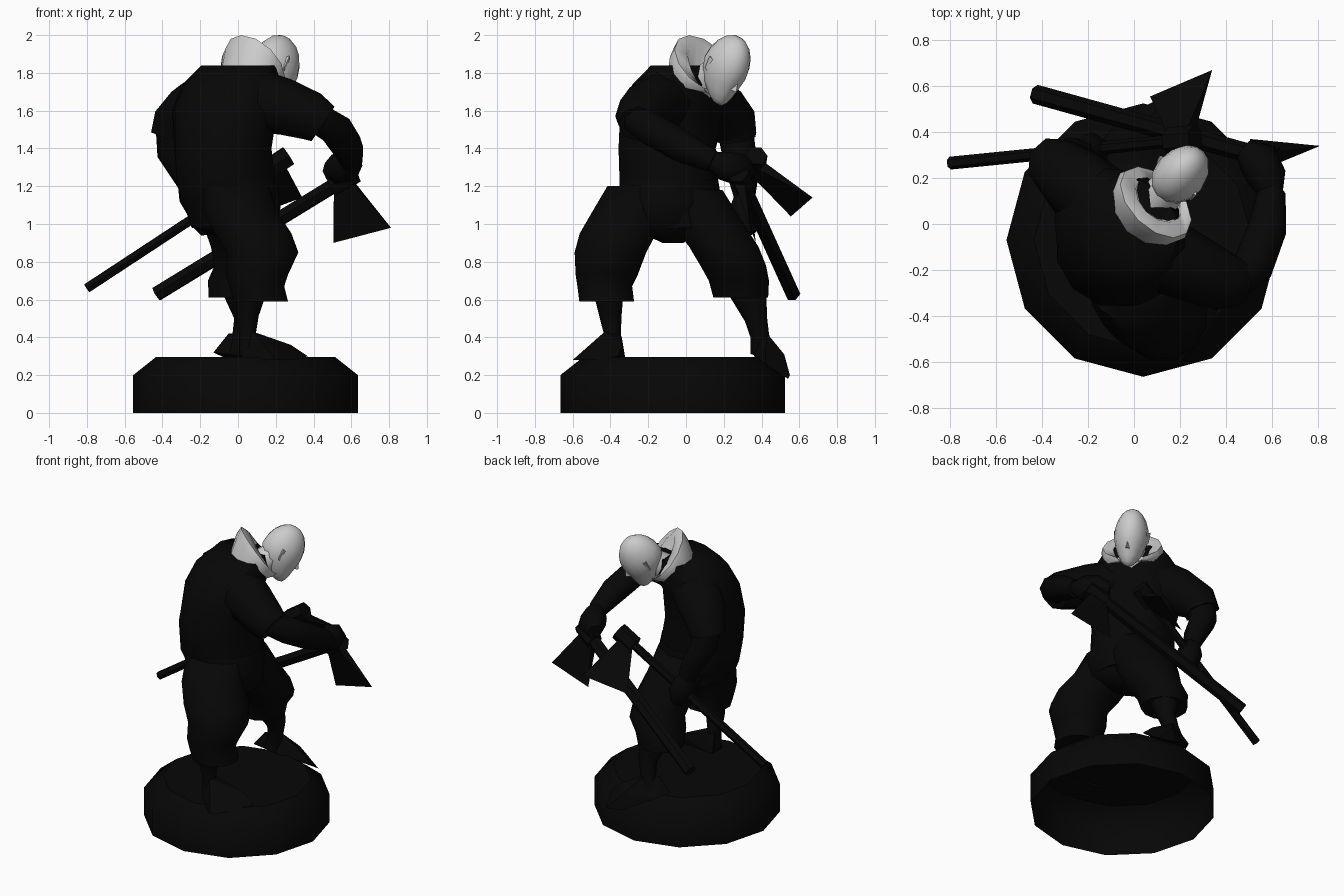
import bpy, bmesh, math
from mathutils import Vector, Matrix

if "Cube" in bpy.data.objects:
    bpy.data.objects.remove(bpy.data.objects["Cube"])

black = bpy.data.materials.new("black")
black.diffuse_color = (0.002, 0.002, 0.002, 1)
black.use_nodes = True
black.node_tree.nodes["Principled BSDF"].inputs["Base Color"].default_value = black.diffuse_color


def finish(name, bm, dark=True, smooth=False):
    bmesh.ops.recalc_face_normals(bm, faces=bm.faces)
    me = bpy.data.meshes.new(name)
    bm.to_mesh(me)
    bm.free()
    ob = bpy.data.objects.new(name, me)
    bpy.context.collection.objects.link(ob)
    if dark:
        me.materials.append(black)
    if smooth:
        bpy.ops.object.select_all(action='DESELECT')
        ob.select_set(True)
        bpy.context.view_layer.objects.active = ob
        bpy.ops.object.shade_smooth_by_angle(angle=math.radians(60))
    return ob


def loft(name, rings, caps=True, **kw):
    """Skin a list of closed point rings."""
    bm = bmesh.new()
    vs = [[bm.verts.new(p) for p in r] for r in rings]
    n = len(vs[0])
    for a, b in zip(vs, vs[1:]):
        for i in range(n):
            j = (i + 1) % n
            bm.faces.new((a[i], a[j], b[j], b[i]))
    if caps:
        bm.faces.new(vs[0])
        bm.faces.new(vs[-1])
    return finish(name, bm, **kw)


def limb(name, path, n=8, smooth=True, **kw):
    """Tube through (x, y, z, radius) points, rings square to the path."""
    pts = [Vector(p[:3]) for p in path]
    whole = (pts[-1] - pts[0]).normalized()
    ref = Vector((1, 0, 0)) if abs(whole.z) > 0.7 else Vector((0, 0, 1))
    rings = []
    for i, p in enumerate(pts):
        t = (pts[min(i + 1, len(pts) - 1)] - pts[max(i - 1, 0)]).normalized()
        u = t.cross(ref).normalized()
        v = t.cross(u)
        r = path[i][3]
        rings.append([p + r * (u * math.cos(a) + v * math.sin(a))
                      for a in (2 * math.pi * k / n for k in range(n))])
    return loft(name, rings, smooth=smooth, **kw)


def stack(name, levels, n=12, **kw):
    """Level ellipses (x, y, z, depth, width); depth runs along the facing diagonal."""
    f, s = Vector((.707, .707, 0)), Vector((-.707, .707, 0))
    return loft(name, [[Vector((x, y, z)) + f * d * math.cos(a) + s * w * math.sin(a)
                        for a in (2 * math.pi * k / n for k in range(n))]
                       for x, y, z, d, w in levels], smooth=True, **kw)


def hull(name, pts, **kw):
    bm = bmesh.new()
    for p in pts:
        bm.verts.new(p)
    bmesh.ops.convex_hull(bm, input=bm.verts)
    return finish(name, bm, **kw)


# base: twelve-sided drum with a sloping rim, open underneath
base_rings = [[(.04 + r * math.cos(math.radians(30 * k)), -.07 + r * math.sin(math.radians(30 * k)), z)
               for k in range(12)] for r, z in ((.595, 0), (.595, .2), (.475, .295))]
base = loft("base", base_rings, caps=False, smooth=True)
loft("base_top", [base_rings[2], [(.04, -.07, .295 + .0001 * k) for k in range(12)]], caps=False)

# torso, hunched over
stack("torso", [(-.02, -.06, .98, .22, .24), (-.06, -.09, 1.2, .27, .27),
                (-.08, -.1, 1.4, .26, .27), (-.07, -.07, 1.6, .25, .31),
                (-.03, -.02, 1.74, .24, .29), (.0, .01, 1.84, .17, .22)])

# baggy trousers
stack("trouser_seat", [(.02, -.07, .9, .06, .05), (-.01, -.08, .98, .2, .24),
                       (-.04, -.08, 1.12, .26, .29), (-.06, -.09, 1.23, .27, .27)])
stack("right_trouser", [(-.01, -.24, 1.2, .19, .17), (.01, -.3, 1.07, .2, .2), (.08, -.36, .95, .21, .21),
                        (.13, -.4, .85, .2, .19), (.1, -.42, .73, .17, .17), (.1, -.43, .67, .15, .15),
                        (.12, -.42, .59, .15, .15)])
stack("left_trouser", [(-.02, .0, 1.18, .2, .2), (.0, .1, 1.02, .2, .2), (.04, .2, .88, .19, .19),
                       (.05, .25, .78, .18, .18), (.0, .28, .7, .165, .165), (-.01, .29, .61, .15, .15)])

# shins
limb("right_shin", [(.07, -.41, .64, .08), (.05, -.4, .52, .06), (.05, -.39, .42, .045), (.06, -.39, .31, .055)])
limb("left_shin", [(.02, .33, .64, .1), (.04, .37, .5, .06), (.02, .39, .41, .05), (.0, .4, .32, .06)])

# feet: heel block widening to a flat toe edge
hull("right_foot", [(.02, -.32, .28), (.02, -.44, .28), (.02, -.35, .43), (.08, -.43, .43), (.1, -.34, .4),
                    (.2, -.6, .28), (.37, -.36, .3), (.3, -.5, .28), (.28, -.34, .36), (.2, -.5, .34)])
hull("left_foot", [(-.13, .36, .32), (-.08, .45, .3), (-.05, .37, .42), (.03, .43, .42), (.05, .36, .3),
                   (.12, .55, .2), (.25, .54, .18), (.28, .42, .26), (.12, .52, .31), (.2, .42, .33)])

# right arm, elbow out behind, forearm reaching forward
limb("right_sleeve", [(.1, -.12, 1.65, .17), (.25, -.19, 1.62, .15), (.39, -.25, 1.57, .13), (.45, -.25, 1.53, .11)])
limb("right_forearm", [(.42, -.26, 1.56, .085), (.52, -.18, 1.5, .09), (.58, -.02, 1.41, .085), (.6, .14, 1.33, .06)])
limb("right_hand", [(.6, .13, 1.34, .05), (.58, .2, 1.31, .085), (.54, .28, 1.29, .09), (.48, .33, 1.28, .05)], n=6)

# left arm, hanging to the side
limb("left_sleeve", [(-.12, .08, 1.67, .16), (-.24, .17, 1.6, .16), (-.33, .25, 1.53, .13), (-.35, .26, 1.46, .12)])
limb("left_forearm", [(-.34, .26, 1.5, .095), (-.34, .28, 1.38, .09), (-.26, .3, 1.24, .075), (-.22, .31, 1.14, .055)])
limb("left_hand", [(-.23, .31, 1.16, .05), (-.21, .31, 1.09, .08), (-.18, .32, 1.02, .08), (-.16, .33, .95, .04)], n=6)

# two axes: shaft, socket and flared blade
for label, a, b, r, root, c1, c2 in (
        ("far", (-.8, .265, .66), (.25, .37, 1.35), .028, (.2, .38, 1.29), (.34, .67, 1.14), (.07, .555, 1.04)),
        ("near", (-.43, .565, .63), (.6, .28, 1.26), .042, (.55, .29, 1.22), (.81, .34, .98), (.505, .37, .9))):
    a, b, root, c1, c2 = map(Vector, (a, b, root, c1, c2))
    d = (b - a).normalized()
    limb(label + "_axe_shaft", [(*a, r), (*b, r)], n=6, smooth=False)
    limb(label + "_axe_socket", [(*(b - d * .12), .06), (*(b + d * .02), .06)], n=6, smooth=False)
    nrm = (c1 - root).cross(c2 - root).normalized() * .03
    hull(label + "_axe_blade", [root + d * .05 + nrm, root + d * .05 - nrm,
                                root - d * .05 + nrm, root - d * .05 - nrm, c1, c2])

# standing collar: high behind the neck, meeting low in front
fwd, side = Vector((.707, .707, 0)), Vector((-.707, .707, 0))


def collar_ring(ctr, depth, width, drop):
    return [Vector(ctr) + fwd * depth * math.cos(a) + side * width * math.sin(a)
            - Vector((0, 0, drop * math.cos(a)))
            for a in (2 * math.pi * k / 12 for k in range(12))]


loft("collar", [collar_ring((.06, .06, 1.75), .14, .18, .06), collar_ring((.08, .08, 1.82), .12, .2, .13),
                collar_ring((.095, .095, 1.85), .11, .19, .15), collar_ring((.11, .11, 1.82), .08, .12, .15),
                collar_ring((.11, .11, 1.74), .08, .1, .06)], dark=False, smooth=True)

# head frame: x to its side, y out of the face, z through the crown
up = Vector((.28, .42, .84)).normalized()
face = Vector((.65, .5, -.6))
face = (face - up * face.dot(up)).normalized()
right = face.cross(up)
frame = Matrix((right, face, up)).transposed().to_4x4()
frame.translation = (.2, .21, 1.825)
limb("neck", [(.05, .05, 1.7, .1), (.1, .1, 1.76, .09), (.16, .17, 1.82, .08)], dark=False)
bm = bmesh.new()
bmesh.ops.create_uvsphere(bm, u_segments=14, v_segments=10, radius=1)
for v in bm.verts:
    x, y, z = v.co
    t = max(0, -z)
    v.co = (x * .11 * (1 - .2 * t), y * .14 * (1 - .2 * t) + .07 * t * t - .005, z * .185)
bm.transform(frame)
finish("head", bm, dark=False, smooth=True)
hull("nose", [frame @ Vector(p) for p in ((0, .115, .02), (-.02, .11, -.07), (.02, .11, -.07), (0, .15, -.06))],
     dark=False)
for sx, label in ((1, "right"), (-1, "left")):
    hull(label + "_ear", [frame @ Vector((sx * x, y, z)) for x, y, z in
                          ((.09, .01, .02), (.085, .01, -.06), (.12, -.03, .04), (.09, -.04, .03),
                           (.11, -.03, -.03), (.085, -.02, -.05))], dark=False)
